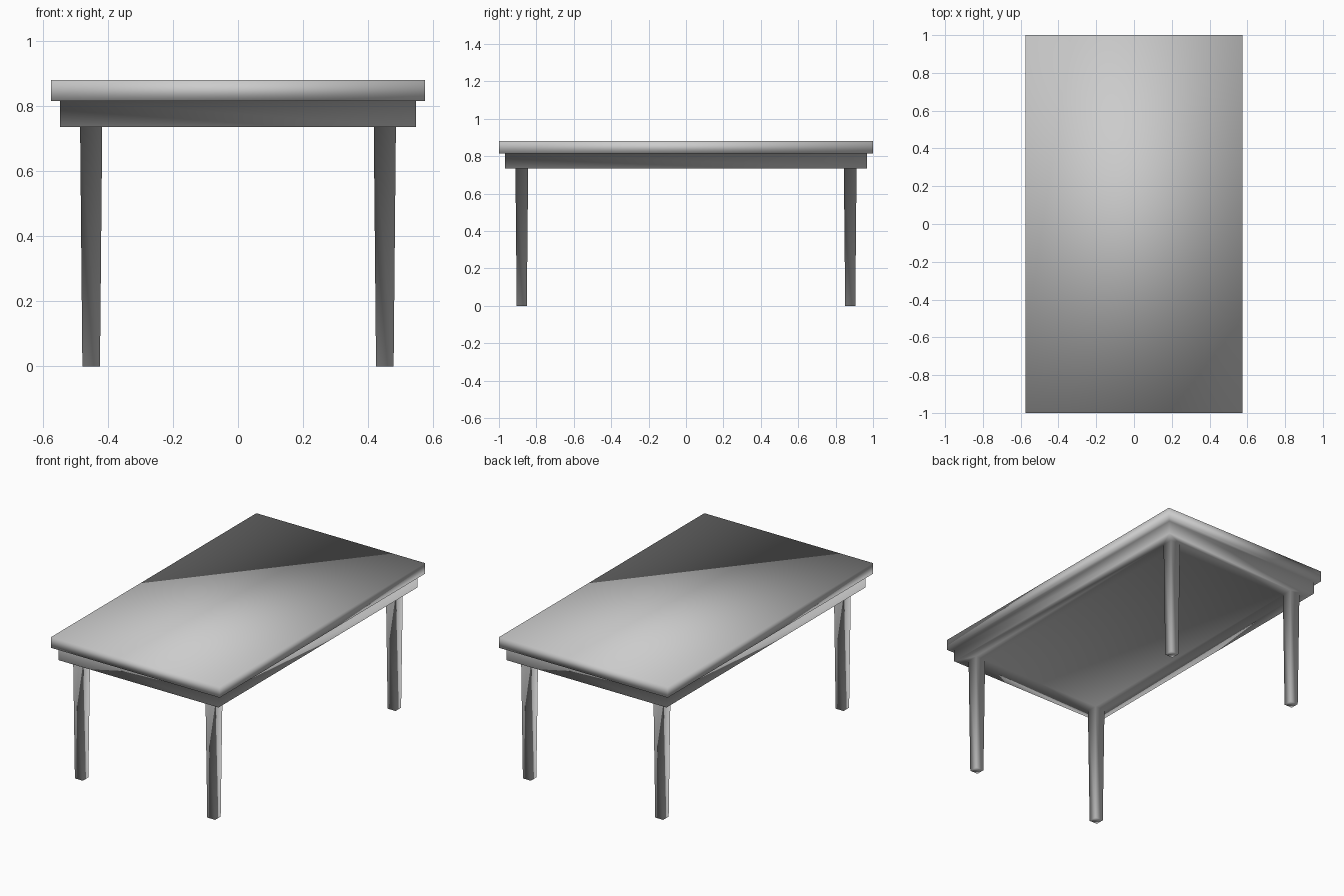
import bpy
import bmesh

cube = bpy.data.objects.get("Cube")
if cube:
    bpy.data.objects.remove(cube)

# Material
grey = bpy.data.materials.new("plain_grey")
grey.use_nodes = True
colour = (0.6, 0.6, 0.6, 1)
grey.diffuse_color = colour
grey.node_tree.nodes["Principled BSDF"].inputs["Base Color"].default_value = colour

bm = bmesh.new()


def ring(cx, cy, half_x, half_y, z):
    """Four corners of a level rectangle."""
    corners = ((-1, -1), (1, -1), (1, 1), (-1, 1))
    return [bm.verts.new((cx + sx * half_x, cy + sy * half_y, z)) for sx, sy in corners]


def bridge(a, b):
    """Side walls between two rectangles."""
    for i in range(4):
        j = (i + 1) % 4
        bm.faces.new((a[i], a[j], b[j], b[i]))


def loop_edges(r):
    return [bm.edges.get((r[i], r[(i + 1) % 4])) for i in range(4)]


# Table top with an overhanging lip, stepping in to the apron
top = ring(0, 0, 0.575, 1.0, 0.88)
lip = ring(0, 0, 0.575, 1.0, 0.815)
apron_top = ring(0, 0, 0.546, 0.969, 0.815)
apron_bottom = ring(0, 0, 0.546, 0.969, 0.735)
bm.faces.new(top)
bridge(top, lip)
bridge(lip, apron_top)
bridge(apron_top, apron_bottom)

# Four tapered square legs
outline = loop_edges(apron_bottom)
for sx in (-1, 1):
    for sy in (-1, 1):
        leg_top = ring(sx * 0.451, sy * 0.878, 0.034, 0.034, 0.735)
        foot = ring(sx * 0.451, sy * 0.878, 0.027, 0.027, 0)
        bridge(leg_top, foot)
        bm.faces.new(foot)
        outline += loop_edges(leg_top)

# Underside panel around the legs
bmesh.ops.triangle_fill(bm, edges=outline, use_beauty=True, normal=(0, 0, -1))
bmesh.ops.recalc_face_normals(bm, faces=bm.faces)
for face in bm.faces:
    face.smooth = True

mesh = bpy.data.meshes.new("table")
bm.to_mesh(mesh)
bm.free()
mesh.materials.append(grey)
bpy.context.collection.objects.link(bpy.data.objects.new("table", mesh))
